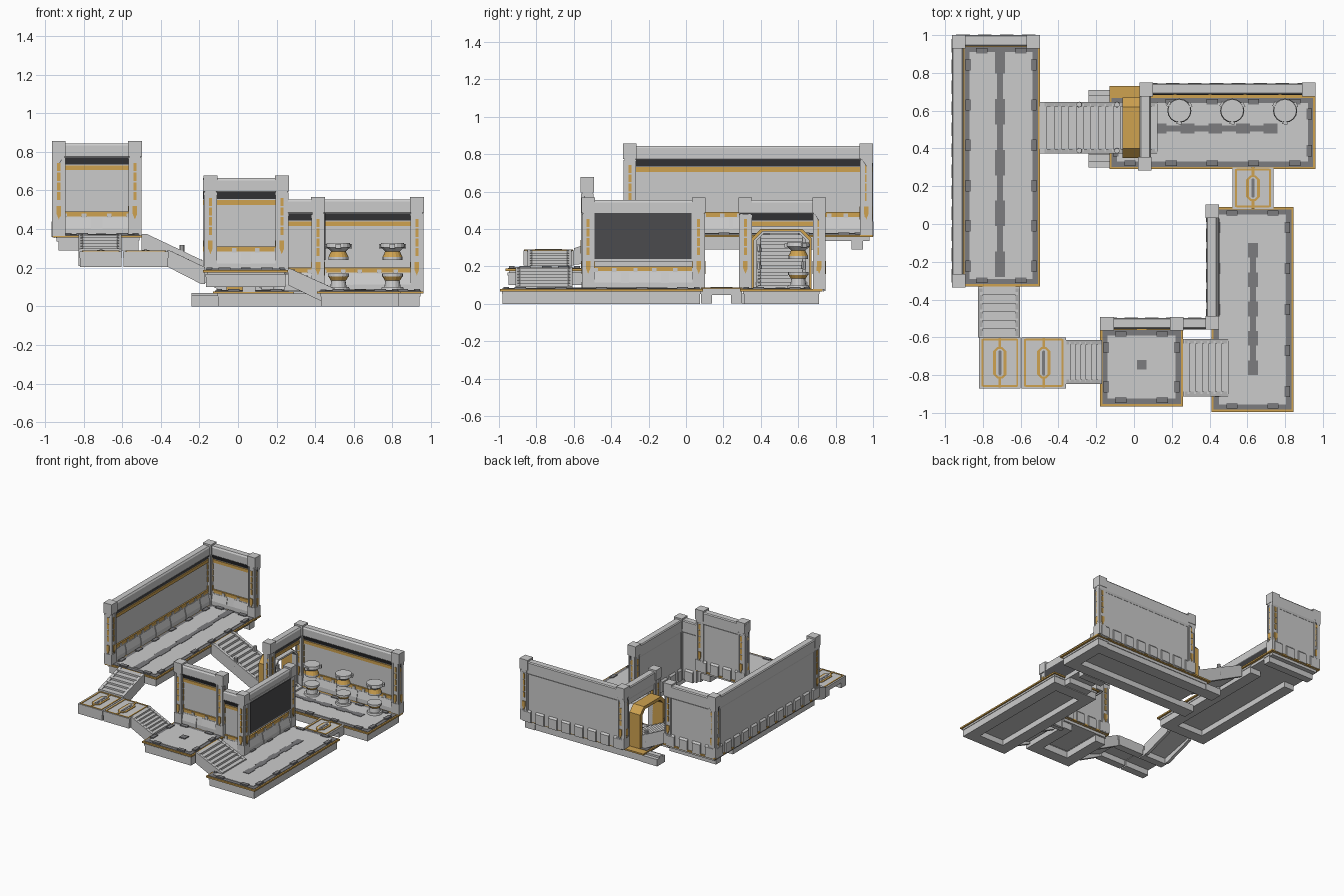
import bpy, bmesh, math
from mathutils import Matrix, Vector

if "Cube" in bpy.data.objects:
    bpy.data.objects.remove(bpy.data.objects["Cube"])

parts = {}
I = Matrix.Identity(4)


def mat(name, col):
    m = bpy.data.materials.new(name)
    m.diffuse_color = (*col, 1)
    m.use_nodes = True
    m.node_tree.nodes["Principled BSDF"].inputs["Base Color"].default_value = m.diffuse_color
    return m


GOLD = mat("gold", (0.62, 0.36, 0.08))
DARK = mat("dark", (0.07, 0.07, 0.075))
SLATE = mat("slate", (0.2, 0.2, 0.21))


def part(name, m=None):
    if name not in parts:
        parts[name] = (bmesh.new(), m)
    return parts[name][0]


def box(name, x0, x1, y0, y1, z0, z1, m=None, M=I):
    T = Matrix.Translation(((x0 + x1) / 2, (y0 + y1) / 2, (z0 + z1) / 2))
    S = Matrix.Diagonal((x1 - x0, y1 - y0, z1 - z0, 1))
    bmesh.ops.create_cube(part(name, m), size=1, matrix=M @ T @ S)


def prism(name, prof, x0, x1, m=None, M=I):
    """Extrude a (y, z) profile along local x."""
    bm = part(name, m)
    a = [bm.verts.new(M @ Vector((x0, y, z))) for y, z in prof]
    b = [bm.verts.new(M @ Vector((x1, y, z))) for y, z in prof]
    bm.faces.new(a)
    bm.faces.new(b[::-1])
    for i in range(len(a)):
        j = (i + 1) % len(a)
        bm.faces.new((a[i], b[i], b[j], a[j]))


def cone(name, x, y, z0, z1, r0, r1, m=None, n=16):
    bmesh.ops.create_cone(part(name, m), cap_ends=True, segments=n, radius1=r0, radius2=r1,
                          depth=z1 - z0, matrix=Matrix.Translation((x, y, (z0 + z1) / 2)))


def frame(p, xdir, h):
    x = Vector((*xdir, 0)).normalized()
    y = Vector((-x.y, x.x, 0))
    M = Matrix((x, y, (0, 0, 1))).transposed().to_4x4()
    M.translation = (*p, h)
    return M


def rail(name, x0, x1, y0, y1, h):
    # deep edge beam with a stepped top flange
    box(name + "_rails", x0, x1, y0, y1, h - .08, h - .025)
    box(name + "_rails", x0 - .004, x1 + .004, y0 - .004, y1 + .004, h - .028, h - .012)


def platform(name, x0, x1, y0, y1, h, strip=None, walls=""):
    # deck plate, gold rim, dark gutter, floor plate; walls lists the walled sides
    l, r, f, b = (.05 if s in walls else 0 for s in "lrfb")
    box(name + "_plate", x0 + .02, x1 - .02, y0 + .02, y1 - .02, h - .035, h - .012)
    box(name + "_rim", x0, x1, y0, y1, h - .014, h - .002, GOLD)
    x0, x1, y0, y1 = x0 + l, x1 - r, y0 + f, y1 - b
    box(name + "_gutter", x0 + .012, x1 - .012, y0 + .012, y1 - .012, h - .01, h + .001, SLATE)
    box(name + "_floor", x0 + .04, x1 - .04, y0 + .04, y1 - .04, h - .01, h + .005)
    # clips along the floor edges
    for horiz, a, b in ((True, x0, x1), (False, y0, y1)):
        n = max(2, round((b - a) / .2))
        for i in range(n):
            c = a + (b - a) * (i + .5) / n
            for e in ((y0, y1) if horiz else (x0, x1)):
                lo, hi = (e + .018, e + .048) if e in (x0, y0) else (e - .048, e - .018)
                q = (c - .03, c + .03, lo, hi) if horiz else (lo, hi, c - .03, c + .03)
                box(name + "_clips", *q, h, h + .011, SLATE)
    # inlaid strip with alternating widths
    if strip:
        c, a, b, alongx = strip
        n = 9
        for i in range(n):
            w = .026 if i % 2 == 0 else .016
            s, e = a + (b - a) * i / n, a + (b - a) * (i + 1) / n
            q = (s, e, c - w, c + w) if alongx else (c - w, c + w, s, e)
            box(name + "_inlay", *q, h, h + .008, SLATE)


def wall(name, p0, p1, h, door=False):
    """Wall from p0 to p1 on its outer face; the inside lies to the left."""
    d = Vector(p1) - Vector(p0)
    L, M = d.length, frame(p0, d, h)
    z0 = .33 if door else -.005
    prism(name, [(.01, z0), (.035, z0), (.035, .37), (.01, .37)], 0, L, None, M)
    prism(name + "_cap", [(.008, .37), (.035, .37), (.06, .405), (.06, .462), (.052, .474),
                          (.006, .474), (0, .466), (0, .385)], 0, L, None, M)
    prism(name + "_shadow_lip", [(.034, .365), (.037, .365), (.059, .402), (.034, .402)], 0, L, DARK, M)
    box(name + "_upper_trim", 0, L, .03, .042, .335, .36, GOLD, M)
    if door:
        return
    box(name + "_lower_trim", 0, L, .03, .046, .095, .12, GOLD, M)
    prism(name + "_skirt", [(.03, 0), (.056, 0), (.056, .03), (.042, .095), (.03, .095)], 0, L, None, M)
    n = max(1, round(L / .2))
    for i in range(n):
        c = L * (i + .5) / n
        prism(name + "_skirt_panels", [(.03, 0), (.061, 0), (.061, .033), (.047, .088), (.03, .088)],
              c - .085, c + .085, None, M)
        for s in (-.05, .05):
            box(name + "_trim_blocks", c + s - .012, c + s + .012, .03, .05, .09, .112, None, M)
    n = max(1, round(L / .115))
    for i in range(n):
        c = L * (i + .5) / n
        prism(name + "_outer_teeth", [(.012, -.015), (-.002, -.01), (-.002, .07), (.012, .085)],
              c - .036, c + .036, None, M)


def post(x, y, h):
    n = "corner_post"
    box(n, x - .029, x + .029, y - .029, y + .029, h, h + .42)
    box(n + "_foot", x - .034, x + .034, y - .034, y + .034, h - .005, h + .08)
    box(n + "_head", x - .036, x + .036, y - .036, y + .036, h + .405, h + .487)
    # light strips and arrow marks on the four faces
    for k in range(4):
        M = Matrix.Translation((x, y, h)) @ Matrix.Rotation(k * math.pi / 2, 4, 'Z')
        for t in range(4):
            box(n + "_light", .02, .032, -.008, .008, .18 + t * .05, .222 + t * .05, GOLD, M)
        prism(n + "_arrow", [(-.012, .15), (.012, .15), (.012, .11), (0, .08), (-.012, .11)],
              .02, .0355, GOLD, M)
        for s in (-1, 1):
            box(n + "_ribs", .02, .034, s * .022 - .005, s * .022 + .005, .08, .4, None, M)


def stairs(name, p0, p1, w, h0, h1, n):
    """Straight flight from p0 (height h0) down to p1 (height h1)."""
    d = Vector(p1) - Vector(p0)
    L, M = d.length, frame(p0, (d.y, -d.x), 0)
    prof = []
    for i in range(n):
        z = h0 + (h1 - h0) * i / n
        prof += [(L * i / n, z), (L * (i + 1) / n, z)]
    prof += [(L, h1 - .035), (0, h0 - .06)]
    prism(name + "_steps", prof, -w / 2, w / 2, None, M)
    for s in (-1, 1):
        prism(name + "_stringers", [(0, h0 + .006), (L * .04, h0 + .006), (L, h1 + .012),
                                    (L, h1 - .075), (L * .9, h1 - .075), (0, h0 - .08)],
              s * w / 2 - .012, s * w / 2 + .012, None, M)


def pad(cx, cy, sx, sy, h):
    # bridge tile on two end beams, with gold edging and a long ring
    n = "bridge_pad"
    a, b = sx / 2, sy / 2
    box(n, cx - a, cx + a, cy - b, cy + b, h - .035, h)
    for s in (-1, 1):
        y = cy + s * (b - .03)
        box(n + "_beams", cx - a + .003, cx + a - .003, y - .03, y + .03, h - .08, h - .03)
        x = cx + s * (a - .018)
        box(n + "_edge", x - .005, x + .005, cy - b + .01, cy + b - .01, h - .01, h + .004, GOLD)
        y = cy + s * (b - .012)
        box(n + "_edge", cx - a + .02, cx + a - .02, y - .005, y + .005, h - .01, h + .004, GOLD)
        y = cy + s * b * .78
        box(n + "_stem", cx - .007, cx + .007, y - .025, y + .025, h - .01, h + .005, GOLD)
    k = b * .6 - .02
    for w, z, m, t in ((.036, .005, GOLD, "_ring"), (.02, .007, None, "_ring_plate"),
                       (.008, .009, SLATE, "_ring_slot")):
        g = k + w * .6
        M = Matrix.Translation((cx, cy, h)) @ Matrix.Rotation(-math.pi / 2, 4, 'Y')
        # octagonal lozenge lying flat: local (y, z) -> (y, -x)
        prism(n + t, [(-g, -w * .4), (-g, w * .4), (-g + w * .6, w), (g - w * .6, w),
                      (g, w * .4), (g, -w * .4), (g - w * .6, -w), (-g + w * .6, -w)], -z, z, m, M)


# platforms
platform("upper_deck", -.96, -.497, -.33, 1.0, .37, (-.71, -.28, .93, False), "lb")
rail("upper_deck", -.61, -.515, -.31, .73, .37)
rail("upper_deck", -.93, -.515, -.31, -.22, .37)
rail("upper_deck", -.93, -.84, -.31, .73, .37)
rail("upper_deck", -.93, -.515, .885, .945, .37)
platform("rear_deck", -.13, .96, .29, .73, .08, (.505, .1, .76, True), "b")
rail("rear_deck", -.1, .94, .31, .4, .08)
rail("rear_deck", .85, .94, .31, .71, .08)
rail("rear_deck", -.1, .94, .61, .705, .08)
platform("front_deck", .41, .845, -.995, .09, .08, (.63, -.8, -.1, False))
rail("front_deck", .74, .83, -.98, .075, .08)
rail("front_deck", .43, .52, -.98, .075, .08)
rail("front_deck", .43, .83, -.98, -.89, .08)
rail("front_deck", .43, .83, -.02, .075, .08)
platform("small_deck", -.18, .26, -.965, -.5, .19, None, "b")
rail("small_deck", -.165, .245, -.95, -.86, .18)
for x in (-.165, .155):
    rail("small_deck", x, x + .09, -.95, -.53, .18)
box("small_deck_hatch", .015, .065, -.77, -.72, .19, .202, SLATE)
for y0, y1 in ((.3, .4), (.61, .71)):
    box("rear_deck_rail_ends", -.24, -.1, y0, y1, 0, .055)
    box("rear_deck_rail_ends", -.24, -.1, y0 + .03, y1 - .03, .05, .07)

# bridge tiles
pad(-.71, -.735, .22, .27, .285)
pad(-.478, -.735, .235, .27, .285)
pad(.63, .19, .215, .22, .082)

# stairs
stairs("left_stairs", (-.715, -.33), (-.715, -.6), .2, .37, .285, 6)
stairs("low_stairs", (-.365, -.73), (-.17, -.73), .21, .285, .19, 7)
stairs("front_stairs", (.26, -.76), (.5, -.76), .28, .19, .08, 7)
stairs("rear_stairs", (-.5, .51), (.125, .51), .25, .37, .08, 16)
for x in (-.29, -.09):
    for y in (.388, .632):
        z = .37 - (x + .5) * .464
        cone("stair_bollards", x, y, z - .06, z + .045, .016, .014, None, 10)

# walls
wall("upper_side_wall", (-.963, 1), (-.963, -.33), .37)
wall("upper_back_wall", (-.5, 1), (-.963, 1), .37)
wall("rear_back_wall", (.96, .745), (.03, .745), .08)
wall("rear_door_wall", (.03, .745), (.03, .285), .08, True)
wall("front_screen_wall", (.383, .1), (.383, -.54), .08)
wall("small_back_wall", (.26, -.497), (-.18, -.497), .19)
wall("link_wall", (.385, -.497), (.26, -.497), .08)

# posts
for x, y, h in ((-.928, .964, .37), (-.534, .964, .37), (-.928, -.3, .37),
                (.064, .712, .08), (.926, .712, .08), (.057, .318, .08),
                (.414, .068, .08), (.414, -.523, .08),
                (-.143, -.528, .19), (.227, -.528, .19)):
    post(x, y, h)

# dark screen on the front deck wall
box("screen_frame", .41, .448, -.5, .045, .225, .5)
box("screen", .42, .453, -.49, .03, .24, .485, DARK)

# gold doorway arch with cut top corners
outer = [(.35, .075), (.35, .35), (.4, .4), (.62, .4), (.67, .35), (.67, .075)]
inner = [(.64, .075), (.64, .34), (.605, .375), (.415, .375), (.38, .34), (.38, .075)]
prism("door_arch", outer + inner, -.06, .035, GOLD)
prism("door_arch_inner", [(y + (.01 if y < .51 else -.01), z - .01) for y, z in outer]
      + inner, .03, .075, None)

# round consoles: floor stand and ceiling-style twin above
for x in (.24, .52, .8):
    y = .6
    cone("console_foot", x, y, .08, .1, .06, .055)
    cone("console_neck", x, y, .1, .14, .042, .036)
    cone("console_collar", x, y, .135, .155, .04, .052, GOLD)
    cone("console_top", x, y, .155, .17, .055, .055)
    cone("hover_lens", x, y, .24, .255, .052, .052)
    cone("hover_collar", x, y, .255, .285, .052, .038, GOLD)
    cone("hover_neck", x, y, .285, .305, .038, .06)
    cone("hover_disc", x, y, .305, .328, .064, .06)
    for k in range(3):
        M = Matrix.Translation((x, y, 0)) @ Matrix.Rotation(k * math.tau / 3 + .5, 4, 'Z')
        box("hover_tabs", .05, .072, -.014, .014, .3, .322, None, M)

# turn the collected geometry into objects
for name, (bm, m) in parts.items():
    bmesh.ops.recalc_face_normals(bm, faces=bm.faces)
    me = bpy.data.meshes.new(name)
    bm.to_mesh(me)
    bm.free()
    if m:
        me.materials.append(m)
    bpy.context.collection.objects.link(bpy.data.objects.new(name, me))
